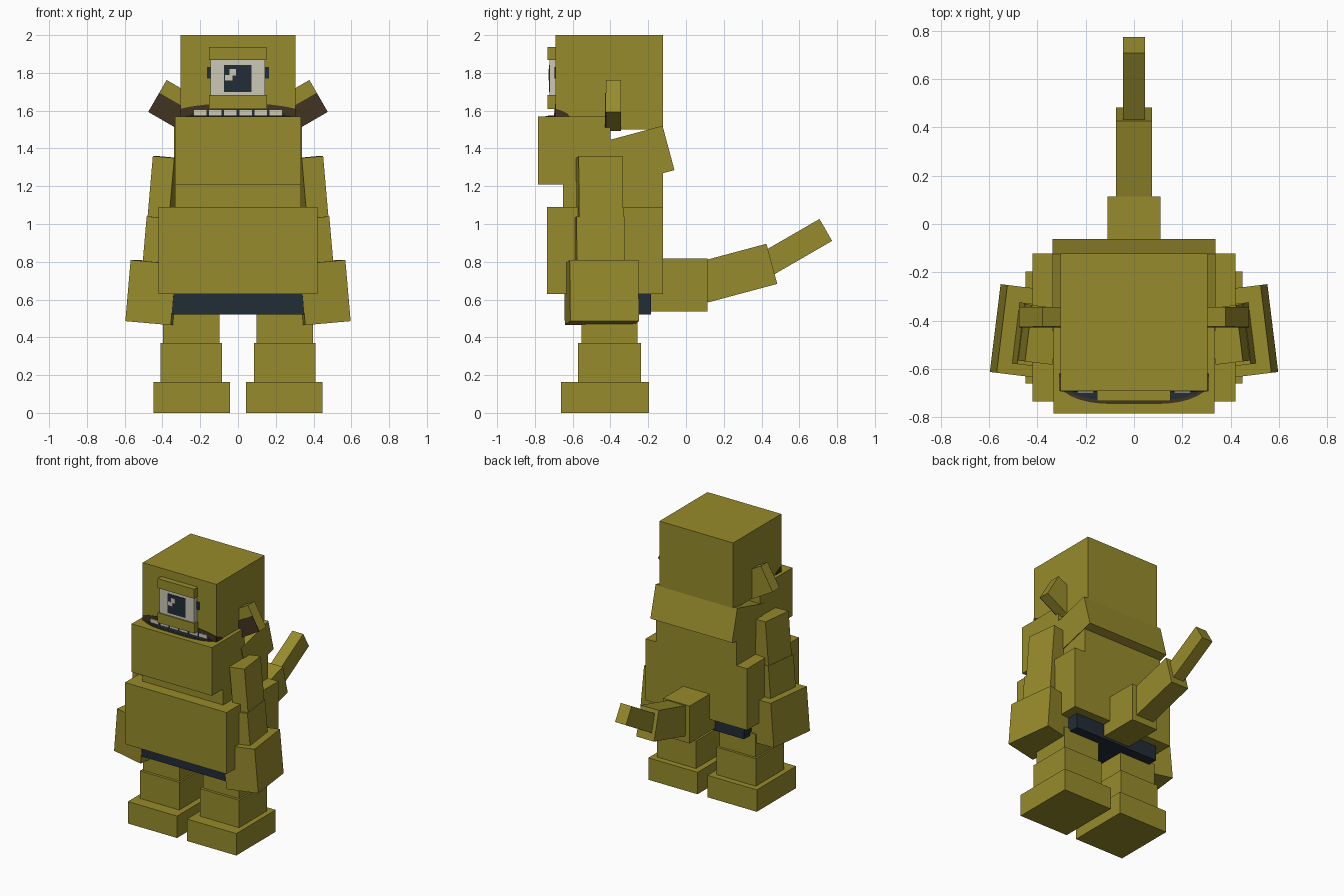
import bpy, bmesh
from math import radians, sqrt
from mathutils import Matrix, Euler, Vector

cube = bpy.data.objects.get("Cube")
if cube:
    bpy.data.objects.remove(cube, do_unlink=True)


def material(name, rgb):
    m = bpy.data.materials.new(name)
    m.use_nodes = True
    m.diffuse_color = (*rgb, 1)
    m.node_tree.nodes["Principled BSDF"].inputs["Base Color"].default_value = (*rgb, 1)
    return m


GOLD = material("olive gold", (0.31, 0.26, 0.025))
NAVY = material("dark navy", (0.016, 0.025, 0.037))
CREAM = material("cream white", (0.6, 0.58, 0.47))
BROWN = material("dark brown", (0.054, 0.034, 0.014))


def finish(name, bm, mat):
    bmesh.ops.recalc_face_normals(bm, faces=bm.faces)
    me = bpy.data.meshes.new(name)
    bm.to_mesh(me)
    bm.free()
    me.materials.append(mat)
    ob = bpy.data.objects.new(name, me)
    bpy.context.collection.objects.link(ob)
    return ob


def box(name, centre, size, mat=GOLD, rot=(0, 0, 0)):
    """Box from centre, size and rotation in degrees."""
    bm = bmesh.new()
    turn = Euler([radians(a) for a in rot]).to_matrix().to_4x4()
    bmesh.ops.create_cube(bm, size=1, matrix=Matrix.Translation(centre) @ turn @ Matrix.Diagonal((*size, 1)))
    return finish(name, bm, mat)


def block(name, x, y, z, mat=GOLD):
    """Upright box from its ranges."""
    spans = (x, y, z)
    return box(name, [(a + b) / 2 for a, b in spans], [b - a for a, b in spans], mat)


def plate(name, points, push, mat):
    """Thin flat shape, extruded along push."""
    bm = bmesh.new()
    face = bm.faces.new([bm.verts.new(p) for p in points])
    ext = bmesh.ops.extrude_face_region(bm, geom=[face])
    moved = [g for g in ext["geom"] if isinstance(g, bmesh.types.BMVert)]
    bmesh.ops.translate(bm, verts=moved, vec=Vector(push))
    return finish(name, bm, mat)


BACK = -0.122

# Head, jaw, neck flap and body
block("head", (-0.305, 0.305), (-0.69, BACK), (1.5, 2))
block("jaw", (-0.333, 0.333), (-0.783, -0.4), (1.21, 1.57))
box("neck_flap", (0, -0.252, 1.36), (0.676, 0.33, 0.243), rot=(15, 0, 0))
block("chest", (-0.333, 0.333), (-0.65, BACK), (1.05, 1.4))
block("belly", (-0.42, 0.42), (-0.735, BACK), (0.63, 1.09))
block("shorts", (-0.35, 0.35), (-0.64, -0.185), (0.52, 0.66), NAVY)

# Tail
block("tail_base", (-0.11, 0.11), (-0.2, 0.113), (0.538, 0.818))
box("tail_middle", (0, 0.271, 0.74), (0.147, 0.38, 0.22), rot=(15, 0, 0))
box("tail_tip", (0, 0.58, 0.876), (0.09, 0.37, 0.134), rot=(30, 0, 0))

# Paired limbs and ears
for side, s in (("left", 1), ("right", -1)):
    def limb(part, x, y, z, size, mat=GOLD, tilt=0, yaw=0):
        box(f"{side}_{part}", (s * x, y, z), size, mat, (0, s * tilt, s * yaw))

    limb("foot", 0.245, -0.428, 0.082, (0.407, 0.465, 0.164))
    limb("lower_leg", 0.247, -0.406, 0.265, (0.325, 0.333, 0.21))
    limb("upper_leg", 0.247, -0.405, 0.45, (0.3, 0.296, 0.18))
    limb("upper_arm", 0.394, -0.457, 1.19, (0.115, 0.235, 0.33), tilt=-5, yaw=7)
    limb("forearm", 0.412, -0.46, 0.91, (0.135, 0.255, 0.25), tilt=-5, yaw=7)
    limb("hand", 0.44, -0.447, 0.637, (0.243, 0.366, 0.325), tilt=-5, yaw=7)
    limb("ear", 0.34, -0.384, 1.628, (0.2, 0.08, 0.195), tilt=-30)
    limb("inner_ear", 0.3595, -0.425, 1.594, (0.2, 0.006, 0.117), BROWN, tilt=-30)
    limb("eye_strap_stud", 0.153, -0.692, 1.8, (0.02, 0.006, 0.06), NAVY)

# Single eye with raised lids
block("upper_lid", (-0.153, 0.15), (-0.732, -0.68), (1.867, 1.938))
block("lower_lid", (-0.153, 0.153), (-0.732, -0.68), (1.608, 1.682))
block("eye_white", (-0.145, 0.142), (-0.722, -0.68), (1.68, 1.87), CREAM)
block("pupil", (-0.075, 0.072), (-0.726, -0.72), (1.70, 1.843), NAVY)
block("upper_glint", (-0.045, -0.01), (-0.729, -0.724), (1.785, 1.82), CREAM)
block("lower_glint", (-0.07, -0.03), (-0.729, -0.724), (1.76, 1.79), CREAM)


# Mouth arch, wrapping from the front round the sides of the head
def arch(d, reach, height):
    return 1.565 + height * sqrt(max(0, 1 - (d / reach) ** 2))


STEPS = 16
across = [0.305 * (2 * i / STEPS - 1) for i in range(STEPS + 1)]
front = [(x, -0.688, arch(x, 0.38, 0.075)) for x in across]
plate("mouth_front", [(0.305, -0.688, 1.55), (-0.305, -0.688, 1.55)] + front, (0, -0.005, 0), BROWN)
around = [0.075 * i / 8 for i in range(9)]
for s in (1, -1):
    edge = [(s * 0.303, -0.69 + d, arch(0.305 + d, 0.38, 0.075)) for d in around]
    plate("mouth_side", [(s * 0.303, -0.69, 1.55)] + edge, (s * 0.005, 0, 0), BROWN)
inside = [(x * 0.9, -0.692, arch(x, 0.306, 0.045)) for x in across]
plate("mouth_gap", inside, (0, -0.004, 0), NAVY)

# Lower mouth painted on the top of the jaw
for name, reach, depth, top, mat in (("lip", 0.297, 0.055, 1.573, BROWN), ("tongue_hollow", 0.28, 0.04, 1.575, NAVY)):
    rim = [(x / 0.305 * reach, -0.69 - depth * max(0, 1 - (x / 0.305) ** 4), top) for x in across]
    plate(name, rim, (0, 0, -0.006), mat)

# Teeth
for i in range(6):
    x = (i - 2.5) * 0.08
    block("tooth", (x - 0.033, x + 0.033), (-0.699, -0.692), (1.57, 1.603), CREAM)
